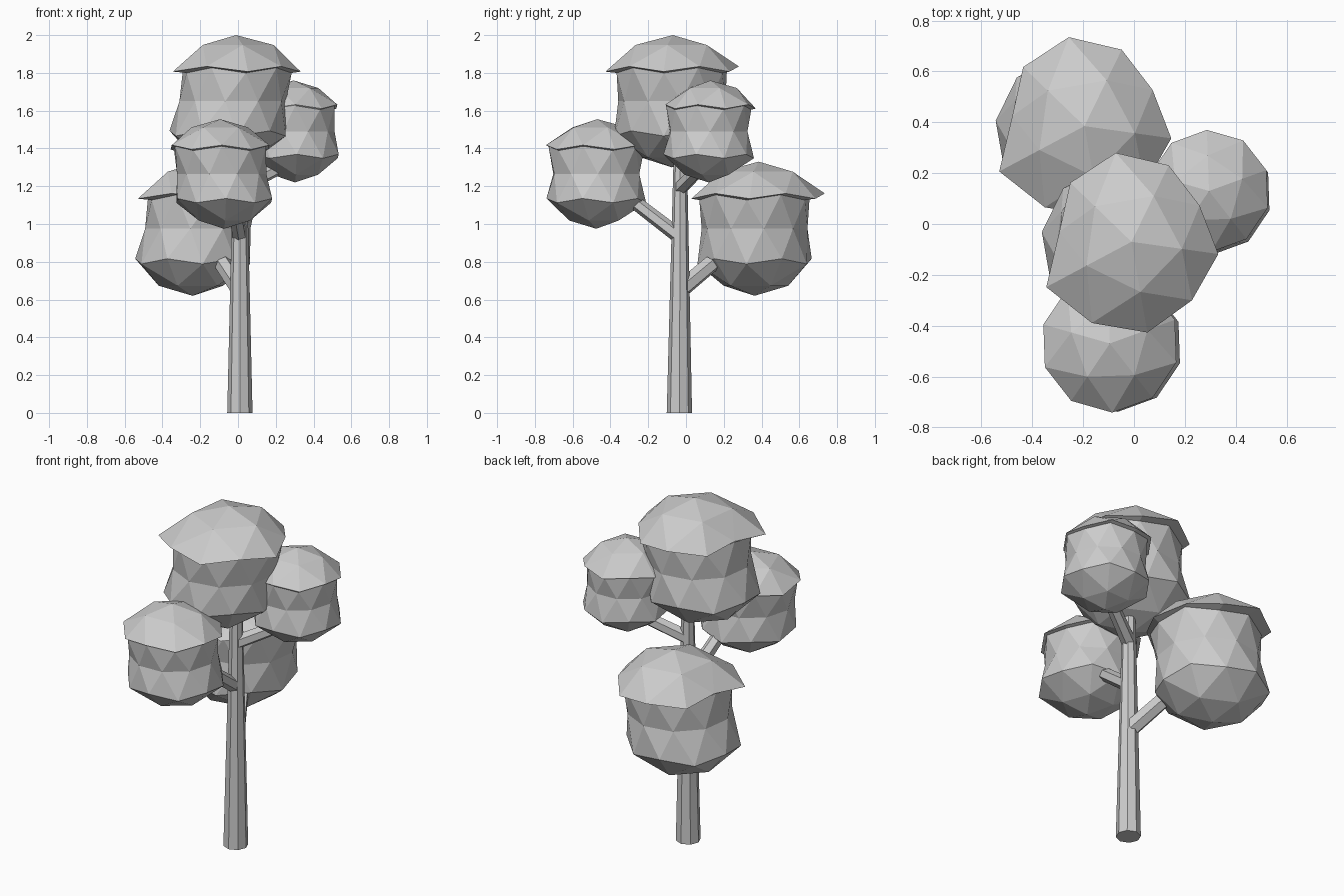
import bpy, bmesh, math
from mathutils import Vector, Matrix

if "Cube" in bpy.data.objects:
    bpy.data.objects.remove(bpy.data.objects["Cube"])

def finish(name, bm):
    bmesh.ops.recalc_face_normals(bm, faces=bm.faces)
    me = bpy.data.meshes.new(name)
    bm.to_mesh(me)
    bm.free()
    ob = bpy.data.objects.new(name, me)
    bpy.context.collection.objects.link(ob)
    return ob

def limb(name, a, b, r1, r2, sides):
    """Tapered prism between two points."""
    a, b = Vector(a), Vector(b)
    bm = bmesh.new()
    bmesh.ops.create_cone(bm, cap_ends=True, segments=sides, radius1=r1,
                          radius2=r2, depth=(b - a).length)
    ob = finish(name, bm)
    ob.location = (a + b) / 2
    ob.rotation_mode = 'QUATERNION'
    ob.rotation_quaternion = (b - a).to_track_quat('Z', 'Y')
    return ob

def set_radius(v, r):
    f = r / math.hypot(v.co.x, v.co.y)
    v.co.x *= f
    v.co.y *= f

# rim irregularity, one factor per 36 degrees
RAGGED = [1.0, .88, .97, 1.03, .97, .83, 1.1, 1.03, 1.05, .96]
EVEN = [1.0] * 10

def foliage(name, center, width, height, turn, rim, neck, waist, low, lean):
    """Low-poly leaf ball with an overhanging cap and a leaning lower body."""
    bm = bmesh.new()
    bmesh.ops.create_icosphere(bm, subdivisions=2, radius=1)
    cap = [f for f in bm.faces if all(v.co.z > .4 for v in f.verts)]
    bmesh.ops.inset_region(bm, faces=cap, thickness=.001, use_boundary=True)
    cap_verts = {v for f in cap for v in f.verts}
    size = Matrix.Diagonal((width, width, height, 1))
    place = size @ Matrix.Rotation(math.radians(turn), 4, 'Z')
    for v in bm.verts:
        z = v.co.z
        i = round(math.degrees(math.atan2(v.co.y, v.co.x)) / 36) % 10
        shift = Vector((lean[0], lean[1], 0))
        if v in cap_verts:
            shift *= 0
            if z < .7:
                set_radius(v, rim[i])
            elif z < .95:
                set_radius(v, .58)
        elif z > .3:
            set_radius(v, min(neck, rim[i] - .01))
            v.co.z -= .02
            shift.x = 0
        elif z > -.2:
            set_radius(v, waist)
            shift.x *= .4
        elif z > -.7:
            set_radius(v, low)
        v.co = place @ v.co + shift
    ob = finish(name, bm)
    ob.location = center
    return ob

# trunk and branches
limb("trunk", (.01, -.035, 0), (.01, -.03, 1.42), .067, .034, 8)
limb("branch_front", (.01, -.03, .93), (-.03, -.33, 1.16), .04, .036, 6)
limb("branch_back", (.005, -.02, .66), (-.08, .135, .79), .048, .046, 6)
limb("branch_right", (.01, -.03, 1.19), (.24, .09, 1.31), .04, .036, 6)

# leaf balls
foliage("foliage_top", (-.01, -.07, 1.65), .345, .35, -8, RAGGED, .86, .83, .9, (-.045, -.005))
foliage("foliage_back", (-.195, .385, .975), .345, .355, -8, RAGGED, .86, .82, .89, (-.045, -.022))
foliage("foliage_front", (-.095, -.47, 1.265), .272, .29, 20, EVEN, .93, .87, .97, (.022, -.005))
foliage("foliage_right", (.295, .13, 1.49), .24, .27, 20, EVEN, .94, .89, 1.0, (.007, -.01))
